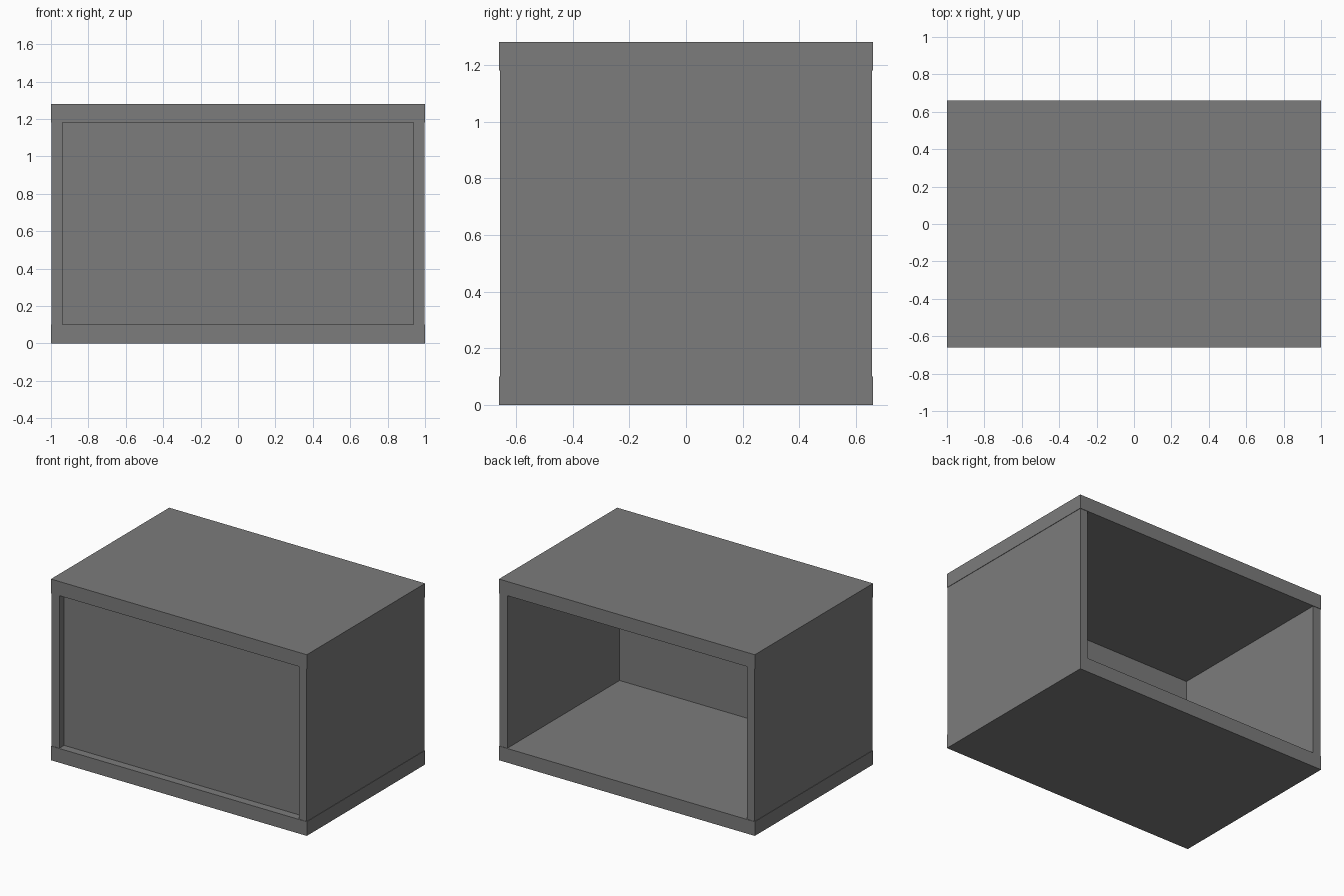
import bpy

cube = bpy.data.objects.get("Cube")
if cube:
    bpy.data.objects.remove(cube, do_unlink=True)

WIDTH, DEPTH, HEIGHT = 2.0, 1.32, 1.28
SLAB = 0.10      # top and bottom thickness
WALL = 0.06      # side thickness
INSET = 0.003    # sides sit slightly inside the slabs
RECESS = 0.057   # front panel set back from the front edge
PANEL = 0.006

grey = bpy.data.materials.new("grey")
grey.use_nodes = True
colour = (0.2, 0.2, 0.2, 1)
grey.diffuse_color = colour
grey.node_tree.nodes["Principled BSDF"].inputs["Base Color"].default_value = colour


def box(name, size, centre):
    bpy.ops.mesh.primitive_cube_add(size=1, location=centre)
    obj = bpy.context.object
    obj.name = name
    obj.scale = size
    bpy.ops.object.transform_apply(location=False, rotation=False, scale=True)
    obj.data.materials.append(grey)
    return obj


# Top and bottom slabs
box("bottom_board", (WIDTH, DEPTH, SLAB), (0, 0, SLAB / 2))
box("top_board", (WIDTH, DEPTH, SLAB), (0, 0, HEIGHT - SLAB / 2))

# Side boards between the slabs
inner_height = HEIGHT - 2 * SLAB
for name, side in (("left_board", 1), ("right_board", -1)):
    box(name, (WALL, DEPTH - 2 * INSET, inner_height),
        (side * (WIDTH / 2 - INSET - WALL / 2), 0, HEIGHT / 2))

# Thin recessed panel closing the front; the back stays open
box("front_panel", (WIDTH - 2 * (WALL + INSET), PANEL, inner_height),
    (0, -DEPTH / 2 + RECESS + PANEL / 2, HEIGHT / 2))
